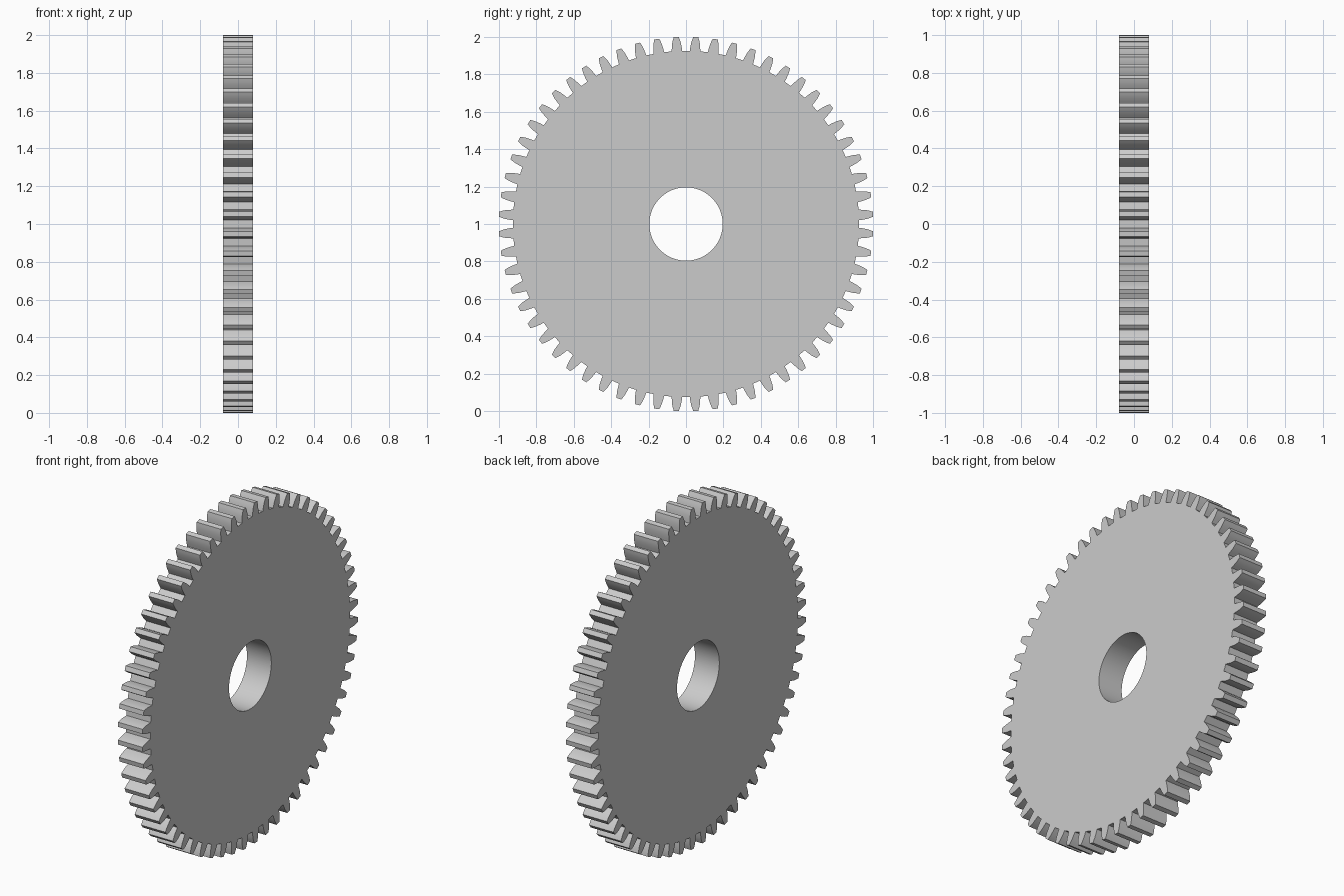
import bpy, bmesh
from math import sin, cos, atan2, pi

if "Cube" in bpy.data.objects:
    bpy.data.objects.remove(bpy.data.objects["Cube"])

TEETH = 60
HALF = 0.079          # half thickness along x
BORE = 0.196
CZ = 1.0

# Tooth flank: (radius, half width), from root to tip
FLANK = [(0.926, 0.0285), (0.945, 0.0265), (0.968, 0.0235), (0.986, 0.0185), (1.0007, 0.0135)]

# Outer profile and matching bore profile, one entry per vertex
outer, bore = [], []
for i in range(TEETH):
    mid = (i + 0.5) * 2 * pi / TEETH
    pts = [(r, mid - w / r) for r, w in FLANK]
    pts += [(r, mid + w / r) for r, w in reversed(FLANK)]
    for r, a in pts:
        outer.append((r * cos(a), r * sin(a)))
        bore.append((BORE * cos(a), BORE * sin(a)))

bm = bmesh.new()


def ring(profile, x):
    return [bm.verts.new((x, y, CZ + z)) for y, z in profile]


def bridge(a, b):
    n = len(a)
    return [bm.faces.new((a[i], a[(i + 1) % n], b[(i + 1) % n], b[i])) for i in range(n)]


# Rim teeth, side plates and bore wall
of, ob = ring(outer, HALF), ring(outer, -HALF)
hf, hb = ring(bore, HALF), ring(bore, -HALF)
bridge(of, ob)
bridge(hf, of)
bridge(ob, hb)
bridge(hb, hf)
bmesh.ops.recalc_face_normals(bm, faces=bm.faces[:])

mesh = bpy.data.meshes.new("spur_gear")
bm.to_mesh(mesh)
bm.free()
gear = bpy.data.objects.new("spur_gear", mesh)
bpy.context.collection.objects.link(gear)

# Smooth bore and flanks, sharp tooth edges
bpy.context.view_layer.objects.active = gear
gear.select_set(True)
bpy.ops.object.shade_smooth_by_angle(angle=0.35)
